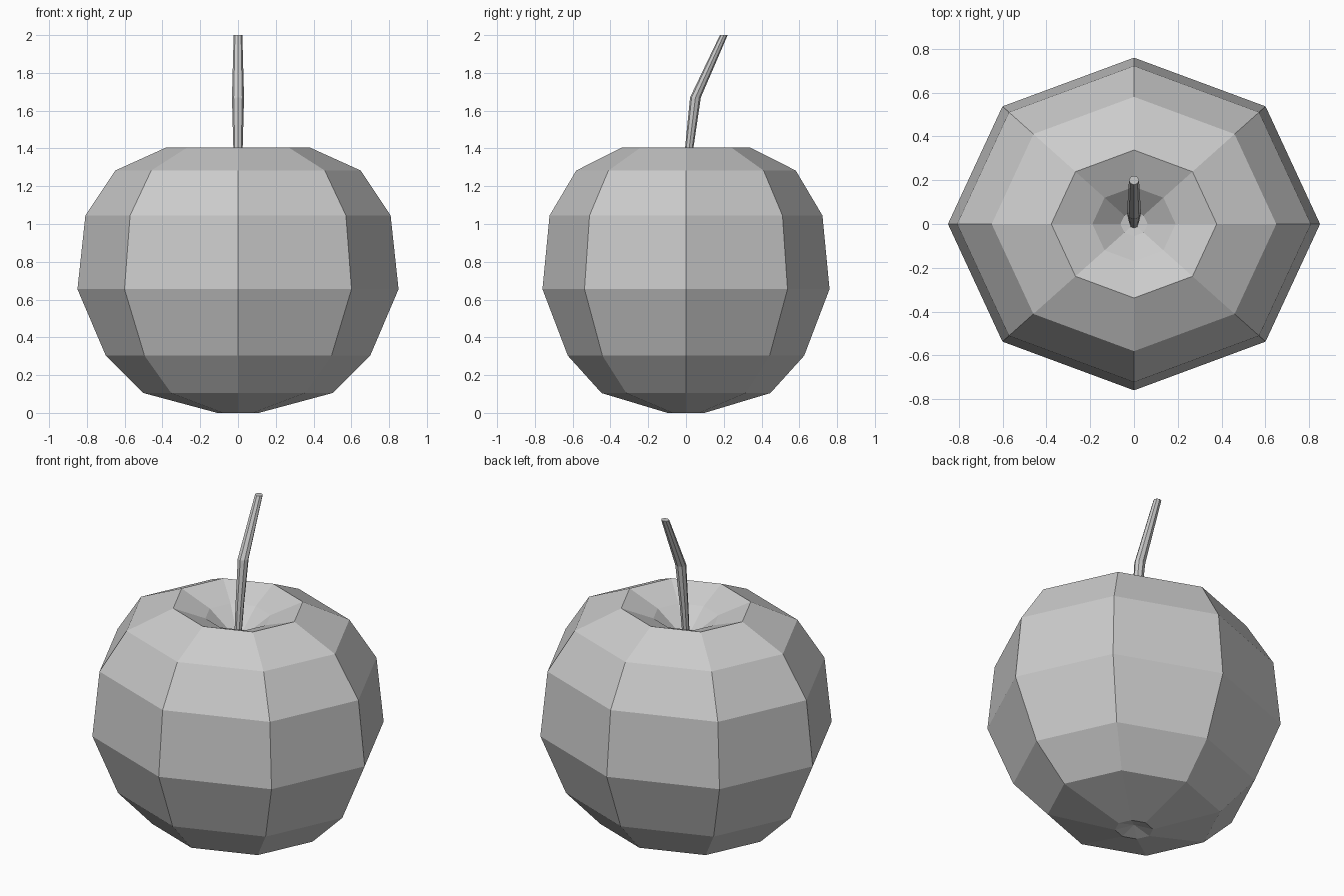
import bpy
import bmesh
from math import cos, sin, pi

SIDES = 8
DEPTH = 0.894  # the fruit is slightly narrower front to back

if "Cube" in bpy.data.objects:
    bpy.data.objects.remove(bpy.data.objects["Cube"], do_unlink=True)

grey = bpy.data.materials.new("plain_grey")
grey.use_nodes = True
colour = (0.6, 0.6, 0.6, 1.0)
grey.diffuse_color = colour
grey.node_tree.nodes["Principled BSDF"].inputs["Base Color"].default_value = colour


def loft(name, rings, start=None, end=None):
    """Skin stacked rings of (radius, y, z); ends are flat or meet at a z on the axis."""
    bm = bmesh.new()
    loops = []
    for radius, y, z in rings:
        angles = [2 * pi * i / SIDES for i in range(SIDES)]
        loops.append([bm.verts.new((radius * cos(a), y + radius * DEPTH * sin(a), z))
                      for a in angles])
    for low, high in zip(loops, loops[1:]):
        for i in range(SIDES):
            j = (i + 1) % SIDES
            bm.faces.new((low[i], low[j], high[j], high[i]))
    for loop, tip in ((loops[0], start), (loops[-1], end)):
        if tip is None:
            bm.faces.new(loop)
        else:
            centre = bm.verts.new((0, 0, tip))
            for i in range(SIDES):
                bm.faces.new((loop[i], loop[(i + 1) % SIDES], centre))
    bmesh.ops.recalc_face_normals(bm, faces=bm.faces)
    mesh = bpy.data.meshes.new(name)
    bm.to_mesh(mesh)
    bm.free()
    mesh.materials.append(grey)
    obj = bpy.data.objects.new(name, mesh)
    bpy.context.collection.objects.link(obj)
    return obj


# Fruit body: from the bottom dimple, out and up, then down into the stem hollow
profile = [(0.11, 0), (0.50, 0.105), (0.70, 0.303), (0.85, 0.655), (0.808, 1.045),
           (0.65, 1.283), (0.378, 1.406), (0.19, 1.335), (0.062, 1.24)]
loft("fruit_body", [(r, 0, z) for r, z in profile], start=0.03, end=1.23)

# Bent stem leaning towards the back
loft("stem", [(0.021, 0.0, 1.225), (0.025, 0.018, 1.41),
              (0.032, 0.05, 1.67), (0.023, 0.2, 2.0)])
